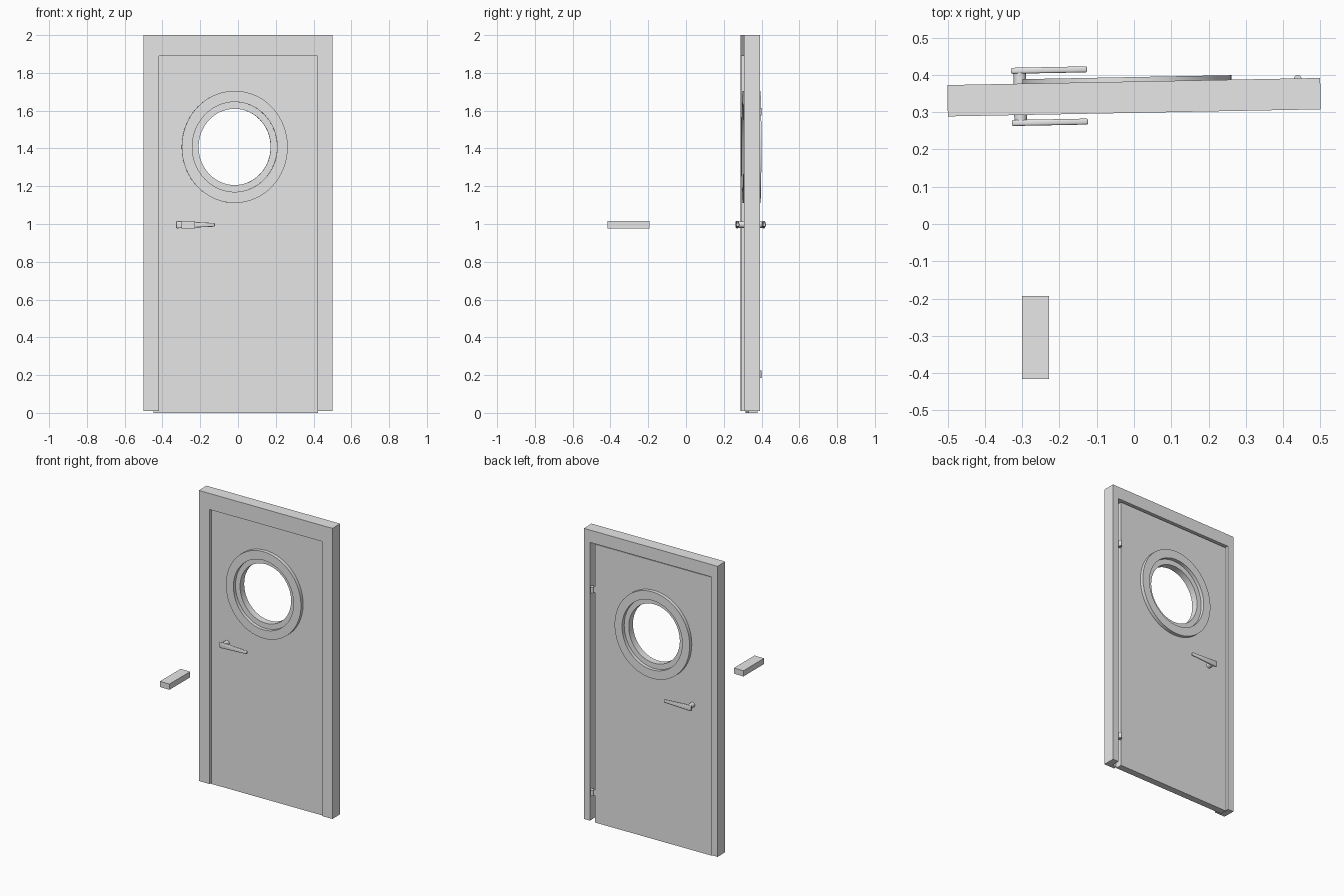
import bpy, bmesh, math
from mathutils import Matrix, Vector

if "Cube" in bpy.data.objects:
    bpy.data.objects.remove(bpy.data.objects["Cube"], do_unlink=True)

grey = bpy.data.materials.new("light_grey")
grey.use_nodes = True
grey.diffuse_color = (0.8, 0.8, 0.8, 1)
grey.node_tree.nodes["Principled BSDF"].inputs["Base Color"].default_value = (0.8, 0.8, 0.8, 1)

# The whole door assembly is turned slightly about z
PLACE = Matrix.Translation((0, 0.34, 0)) @ Matrix.Rotation(0.019, 4, 'Z')
SQUASH = 0.945          # porthole is a little narrower than tall
HOLE = (-0.018, 1.408)  # porthole centre x, z
MID = 0.007             # door mid-plane
HALF = 0.023            # half the door thickness


def finish(name, bm, matrix=PLACE, smooth=False):
    bmesh.ops.recalc_face_normals(bm, faces=bm.faces)
    mesh = bpy.data.meshes.new(name)
    bm.to_mesh(mesh)
    bm.free()
    mesh.materials.append(grey)
    ob = bpy.data.objects.new(name, mesh)
    bpy.context.collection.objects.link(ob)
    ob.matrix_world = matrix
    if smooth:
        bpy.ops.object.select_all(action='DESELECT')
        ob.select_set(True)
        bpy.context.view_layer.objects.active = ob
        bpy.ops.object.shade_smooth_by_angle(angle=math.radians(35))
    return ob


def box(name, x, y, z, matrix=PLACE):
    bm = bmesh.new()
    bmesh.ops.create_cube(bm, size=1)
    for v in bm.verts:
        v.co = [lo + (c + 0.5) * (hi - lo) for c, (lo, hi) in zip(v.co, (x, y, z))]
    return finish(name, bm, matrix)


def prism(name, outline, y0, y1, bevel=0):
    """Extrude an x-z outline along y."""
    bm = bmesh.new()
    face = bm.faces.new([bm.verts.new((x, y0, z)) for x, z in outline])
    out = bmesh.ops.extrude_face_region(bm, geom=[face])["geom"]
    bmesh.ops.translate(bm, vec=(0, y1 - y0, 0),
                        verts=[g for g in out if isinstance(g, bmesh.types.BMVert)])
    if bevel:
        bmesh.ops.bevel(bm, geom=bm.edges[:], offset=bevel, segments=3,
                        profile=0.5, affect='EDGES')
    return finish(name, bm, smooth=bool(bevel))


def lathe(name, profile, steps=64):
    """Sweep a closed (radius, y) profile around the porthole axis."""
    bm = bmesh.new()
    rows = []
    for i in range(steps):
        a = math.tau * i / steps
        rows.append([bm.verts.new((HOLE[0] + r * math.cos(a) * SQUASH, y,
                                   HOLE[1] + r * math.sin(a))) for r, y in profile])
    n = len(profile)
    for i in range(steps):
        a, b = rows[i], rows[(i + 1) % steps]
        for j in range(n):
            k = (j + 1) % n
            bm.faces.new((a[j], a[k], b[k], b[j]))
    return finish(name, bm, smooth=True)


def cylinder(name, radius, depth, centre, axis):
    bm = bmesh.new()
    turn = Matrix.Rotation(math.pi / 2, 4, 'X') if axis == 'Y' else Matrix()
    bmesh.ops.create_cone(bm, cap_ends=True, segments=24, radius1=radius, radius2=radius,
                          depth=depth, matrix=Matrix.Translation(centre) @ turn)
    return finish(name, bm, smooth=True)


def arch(name, half_in, top_in, y0, y1):
    outline = [(-0.5, 0.01), (-half_in, 0.01), (-half_in, top_in), (half_in, top_in),
               (half_in, 0.01), (0.5, 0.01), (0.5, 2), (-0.5, 2)]
    return prism(name, outline, y0, y1)


# Rebated frame: narrow opening in front, wider one behind
stop = MID - HALF - 0.001
arch("frame_front", 0.42, 1.89, -0.042, stop)
arch("frame_back", 0.455, 1.915, stop, 0.042)

# Door leaf with the porthole cut through
door = box("door_leaf", (-0.448, 0.424), (MID - HALF, MID + HALF), (0, 1.906))
bm = bmesh.new()
bmesh.ops.create_cone(bm, cap_ends=True, segments=64, radius1=0.202, radius2=0.202, depth=0.3)
bm.transform(Matrix.Translation((HOLE[0], 0, HOLE[1])) @ Matrix.Diagonal((SQUASH, 1, 1, 1))
             @ Matrix.Rotation(math.pi / 2, 4, 'X'))
cutter = finish("porthole_cutter", bm)
cutter.hide_render = True
cut = door.modifiers.new("porthole", 'BOOLEAN')
cut.object = cutter
cut.solver = 'EXACT'
bpy.context.view_layer.objects.active = door
bpy.ops.object.modifier_apply(modifier=cut.name)
bpy.data.objects.remove(cutter, do_unlink=True)
bpy.ops.object.select_all(action='DESELECT')
door.select_set(True)
bpy.ops.object.shade_smooth_by_angle(angle=math.radians(35))

for side, s in (("front", -1), ("back", 1)):
    # Porthole trim ring
    face, rim = MID + s * HALF, MID + s * 0.047
    lathe(side + "_porthole_ring", [(0.297, face), (0.297, rim), (0.238, rim), (0.238, face)])
    # Tapered lever
    grip = MID + s * 0.07
    prism(side + "_lever", [(-0.329, 0.977), (-0.124, 0.986), (-0.124, 1.005), (-0.329, 1.016)],
          grip - 0.008, grip + 0.008, 0.005)

cylinder("handle_spindle", 0.017, 0.136, (-0.305, MID, 0.997), 'Y')
box("latch_bolt", (-0.456, -0.44), (MID - 0.012, MID + 0.012), (0.97, 1.01))

# Hinges in the gap on the left jamb
for name, z in (("lower", 0.205), ("upper", 1.595)):
    cylinder(name + "_hinge_pin", 0.01, 0.04, (0.44, 0.041, z), 'Z')
    box(name + "_hinge_leaf", (0.42, 0.456), (0.024, 0.032), (z - 0.02, z + 0.02))

# Loose block standing off in front
box("loose_block", (-0.30, -0.228), (-0.416, -0.193), (0.976, 1.015), Matrix())
